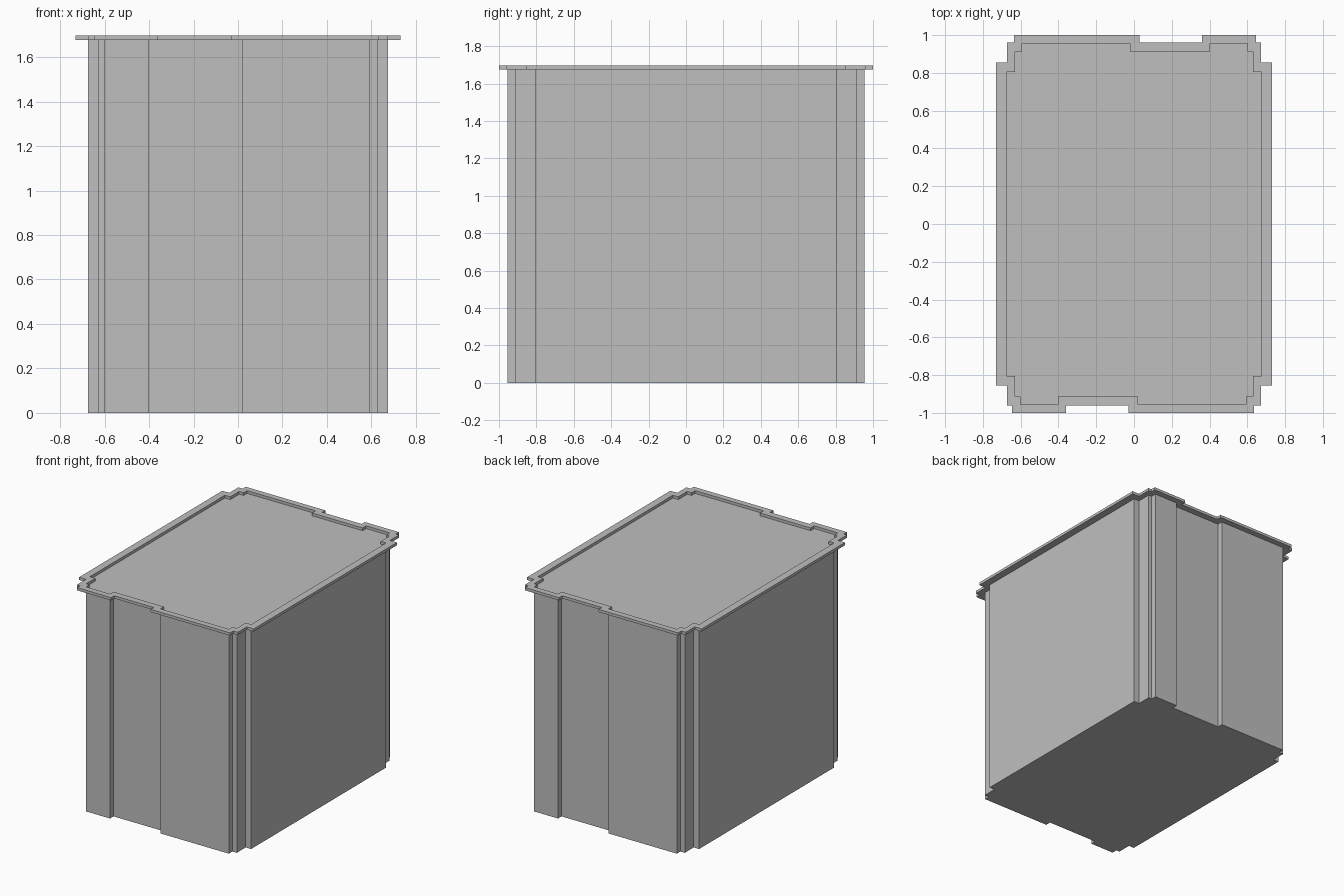
import bpy
import bmesh

cube = bpy.data.objects.get("Cube")
if cube:
    bpy.data.objects.remove(cube, do_unlink=True)

RIM_BOTTOM, RIM_TOP = 1.676, 1.697

grey = bpy.data.materials.new("light grey")
grey.use_nodes = True
grey.diffuse_color = (0.52, 0.52, 0.52, 1)
grey.node_tree.nodes["Principled BSDF"].inputs["Base Color"].default_value = grey.diffuse_color


def outline(xs, ys, notch, ends):
    """Stepped-corner rectangle with one notch per end, repeated by a half turn."""
    side, step = xs
    y_side, y_step, y_end = ys
    left, right = ends
    n0, n1 = notch
    half = [(-side, -y_side), (-step, -y_side), (-step, -y_step),
            (left, -y_step), (left, -y_end),
            (n0, -y_end), (n0, -y_step), (n1, -y_step), (n1, -y_end),
            (right, -y_end), (right, -y_step),
            (step, -y_step), (step, -y_side), (side, -y_side)]
    return half + [(-x, -y) for x, y in half]


def ring(bm, points, z):
    return [bm.verts.new((x, y, z)) for x, y in points]


def bridge(bm, a, b):
    for i in range(len(a)):
        j = (i + 1) % len(a)
        bm.faces.new((a[i], a[j], b[j], b[i]))


def finish(bm, name):
    bmesh.ops.recalc_face_normals(bm, faces=bm.faces)
    mesh = bpy.data.meshes.new(name)
    bm.to_mesh(mesh)
    bm.free()
    mesh.materials.append(grey)
    obj = bpy.data.objects.new(name, mesh)
    bpy.context.collection.objects.link(obj)


body_outline = outline((0.674, 0.629), (0.806, 0.913, 0.955), (-0.402, 0.02), (-0.601, 0.592))
rim_outline = outline((0.73, 0.672), (0.855, 0.962, 1.0), (-0.36, -0.03), (-0.645, 0.635))

# Solid body with grooved ends and stepped corners
bm = bmesh.new()
base = ring(bm, body_outline, 0)
top = ring(bm, body_outline, RIM_BOTTOM)
bridge(bm, base, top)
bm.faces.new(base[::-1])
bm.faces.new(top)
finish(bm, "body")

# Raised flange around the top panel
bm = bmesh.new()
loops = [ring(bm, rim_outline, RIM_BOTTOM), ring(bm, rim_outline, RIM_TOP),
         ring(bm, body_outline, RIM_TOP), ring(bm, body_outline, RIM_BOTTOM)]
for i in range(len(loops)):
    bridge(bm, loops[i], loops[(i + 1) % len(loops)])
finish(bm, "top_rim")
